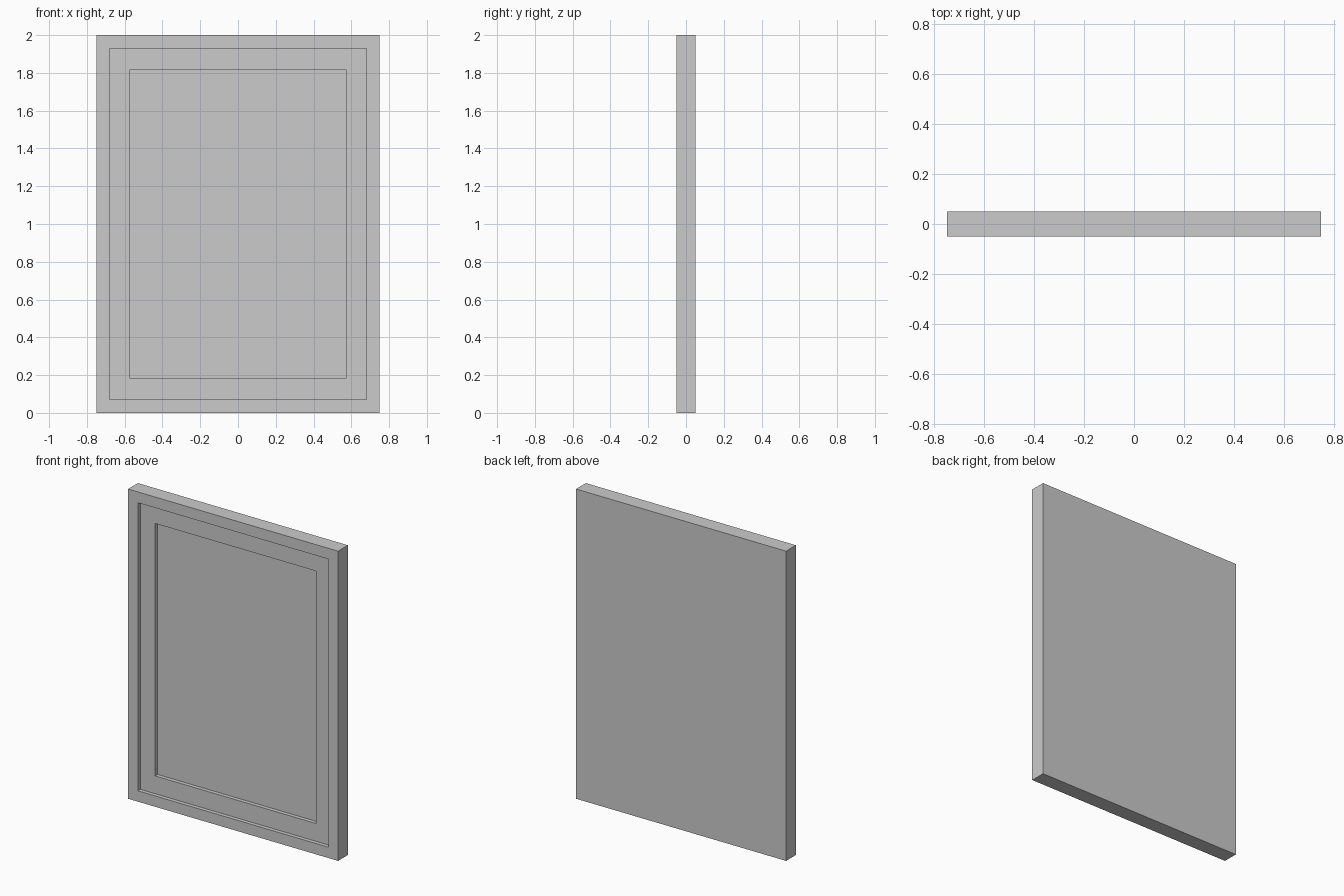
import bpy
import bmesh

if "Cube" in bpy.data.objects:
    bpy.data.objects.remove(bpy.data.objects["Cube"])

MID_Z = 1.0

# Rectangular loops from the back, round the rim, and down the two front steps:
# (half width, half height, y)
LOOPS = [
    (0.75, 1.0, 0.05),
    (0.75, 1.0, -0.05),
    (0.68, 0.93, -0.05),
    (0.68, 0.93, -0.025),
    (0.575, 0.815, -0.025),
    (0.575, 0.815, 0.0),
]


def add_loop(bm, hx, hz, y):
    corners = [(-1, -1), (1, -1), (1, 1), (-1, 1)]
    return [bm.verts.new((sx * hx, y, MID_Z + sz * hz)) for sx, sz in corners]


# Stepped, recessed panel
bm = bmesh.new()
rings = [add_loop(bm, *p) for p in LOOPS]
for a, b in zip(rings, rings[1:]):
    for i in range(4):
        j = (i + 1) % 4
        bm.faces.new((a[i], a[j], b[j], b[i]))

# Plain back and recessed front centre
bm.faces.new(rings[0])
bm.faces.new(rings[-1])
bmesh.ops.recalc_face_normals(bm, faces=bm.faces[:])

mesh = bpy.data.meshes.new("framed_panel")
bm.to_mesh(mesh)
bm.free()
panel = bpy.data.objects.new("framed_panel", mesh)
bpy.context.collection.objects.link(panel)
